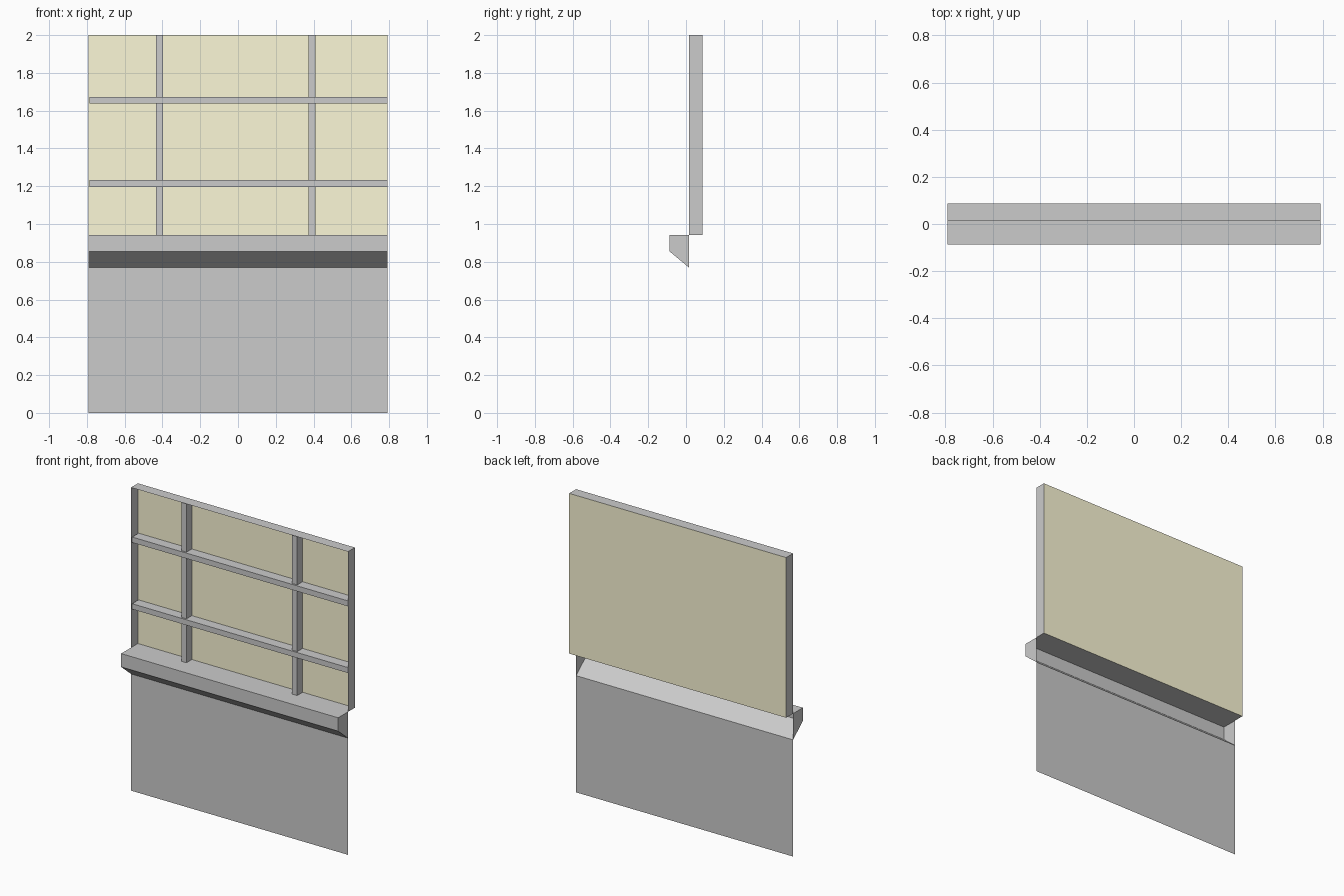
import bpy

if "Cube" in bpy.data.objects:
    bpy.data.objects.remove(bpy.data.objects["Cube"])

HALF = 0.792                                  # half width of the wall section
FRONT, WALL, BACK = -0.087, 0.015, 0.087      # depth planes
SILL, TOP = 0.943, 2.0                        # window bottom and top


def mesh_object(name, verts, faces, color=None):
    me = bpy.data.meshes.new(name)
    me.from_pydata(verts, [], faces)
    me.update()
    ob = bpy.data.objects.new(name, me)
    bpy.context.collection.objects.link(ob)
    if color:
        mat = bpy.data.materials.new(name)
        mat.diffuse_color = color
        mat.use_nodes = True
        mat.node_tree.nodes["Principled BSDF"].inputs["Base Color"].default_value = mat.diffuse_color
        me.materials.append(mat)
    return ob


def sheet(name, profile, color=None):
    """Open (y, z) profile swept across the full width."""
    verts = [(x, y, z) for y, z in profile for x in (-HALF, HALF)]
    faces = [(2 * i, 2 * i + 1, 2 * i + 3, 2 * i + 2)
             for i in range(len(profile) - 1)]
    return mesh_object(name, verts, faces, color)


def end_pair(name, profile):
    """The same (y, z) outline closing off both ends."""
    n = len(profile)
    verts = [(x, y, z) for x in (-HALF, HALF) for y, z in profile]
    return mesh_object(name, verts, [tuple(reversed(range(n))), tuple(range(n, 2 * n))])


def bar(name, x0, x1, y0, y1, z0, z1):
    verts = [(x, y, z) for x in (x0, x1) for y in (y0, y1) for z in (z0, z1)]
    faces = [(0, 1, 3, 2), (4, 6, 7, 5), (0, 4, 5, 1),
             (2, 3, 7, 6), (0, 2, 6, 4), (1, 5, 7, 3)]
    return mesh_object(name, verts, faces)


# Lower wall, a single sheet
sheet("lower_wall", [(WALL, 0), (WALL, 0.77)])

# Projecting sill, open at the back; its top runs under the window
sheet("sill", [(WALL, 0.77), (FRONT, 0.855), (FRONT, SILL), (BACK, SILL)])
end_pair("sill_ends", [(WALL, 0.77), (WALL, SILL), (FRONT, SILL), (FRONT, 0.855)])

# Window reveal and glass
sheet("window_head", [(WALL, TOP), (BACK, TOP)])
end_pair("window_jambs", [(WALL, SILL), (BACK, SILL), (BACK, TOP), (WALL, TOP)])
sheet("glass", [(BACK, TOP), (BACK, SILL)], (0.98, 0.94, 0.68, 1))

# Glazing bars
for i, x in enumerate((-0.416, 0.392)):
    bar(f"upright_bar_{i + 1}", x - 0.019, x + 0.019, 0.03, BACK - 0.001, SILL, TOP)
for i, z in enumerate((1.215, 1.655)):
    bar(f"cross_bar_{i + 1}", -0.786, HALF, 0.019, BACK - 0.001, z - 0.018, z + 0.018)
